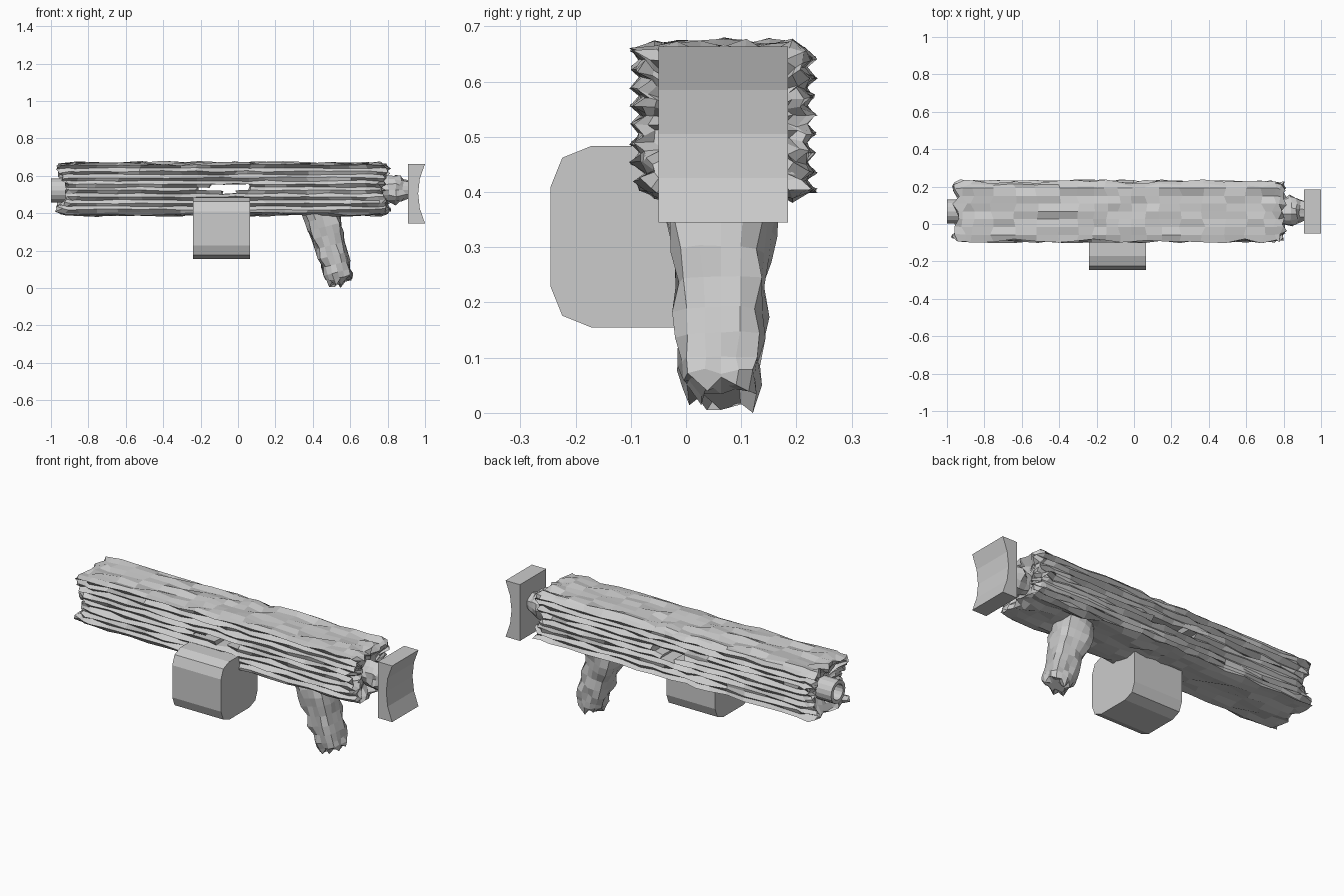
import bpy, bmesh, random
from math import cos, sin, pi
from mathutils import Vector

if "Cube" in bpy.data.objects:
    bpy.data.objects.remove(bpy.data.objects["Cube"])

random.seed(4)
CY = 0.0675          # centre plane of the gun
BZ = 0.53            # body mid height
rnd = random.uniform


def make_object(name, bm):
    bmesh.ops.recalc_face_normals(bm, faces=bm.faces)
    me = bpy.data.meshes.new(name)
    bm.to_mesh(me)
    bm.free()
    ob = bpy.data.objects.new(name, me)
    bpy.context.collection.objects.link(ob)
    return ob


def loft(name, rings, skip=(), tunnel=None, caps=True, closed=False):
    """Skin a list of point rings; skipped cells become openings joined by tunnel()."""
    bm = bmesh.new()
    vs = [[bm.verts.new(p) for p in r] for r in rings]
    n = len(rings[0])
    last = len(vs) if closed else len(vs) - 1
    for i in range(last):
        a, b = vs[i], vs[(i + 1) % len(vs)]
        for j in range(n):
            if (i, j) not in skip:
                k = (j + 1) % n
                bm.faces.new((a[j], a[k], b[k], b[j]))
    if tunnel:
        tunnel(bm, vs)
    if caps and not closed:
        bm.faces.new(vs[0])
        bm.faces.new(vs[-1])
    return make_object(name, bm)


def extrude(name, pts, a, b, axis):
    """Prism from a 2D profile, along x (pts = y,z) or y (pts = x,z)."""
    place = (lambda p, t: (t, p[0], p[1])) if axis == 'x' else (lambda p, t: (p[0], t, p[1]))
    return loft(name, [[place(p, t) for p in pts] for t in (a, b)])


# Rough body: many rows on the sides, few on top and bottom
NS, NT = 16, 7
outline = []
for k in range(NS):
    outline.append((-0.15, -0.128 + 0.256 * k / (NS - 1), -1, 0, k))
for k in range(NT):
    outline.append((-0.125 + 0.25 * k / (NT - 1), 0.136, 0, 1, k))
for k in range(NS):
    outline.append((0.15, 0.128 - 0.256 * k / (NS - 1), 1, 0, k))
for k in range(NT):
    outline.append((0.125 - 0.25 * k / (NT - 1), -0.136, 0, -1, k))


def body_ring(x, scale, end, spike):
    ring = []
    for y, z, ny, nz, k in outline:
        if ny:
            d = rnd(-0.012, 0.012) + (0.009 if k % 2 else -0.009)
        else:
            d = rnd(-0.012, 0.012)
        notch = 0.05 * max(0, 1 - abs(z) / 0.1) * abs(end)
        px = x + rnd(-spike, spike) - end * notch
        ring.append((px, CY + y * scale + ny * d * min(1, scale),
                     BZ + z * scale + nz * d + rnd(-0.004, 0.004)))
    return ring


stations = [(-0.90, 0.4, 0, 0.005), (-0.92, 0.65, 0, 0.015), (-0.955, 0.86, -1, 0.02),
            (-0.955, 0.96, -1, 0.025), (-0.91, 1, -0.5, 0.02), (-0.86, 1, 0, 0.015)]
mids = [-0.76, -0.64, -0.52, -0.4, -0.3, -0.22, -0.15, -0.08, -0.01, 0.06, 0.14, 0.25, 0.37, 0.49, 0.6]
stations += [(x, 1, 0, 0.012) for x in mids]
stations += [(0.69, 1, 0, 0.015), (0.75, 1, 0.3, 0.015), (0.79, 0.96, 0.8, 0.018),
             (0.80, 0.84, 1, 0.02), (0.78, 0.6, 0, 0.015), (0.77, 0.4, 0, 0.005)]

# Ragged opening through both sides of the body
first = 11
cells = [(first, 7), (first + 1, 7), (first + 1, 8), (first + 2, 6), (first + 2, 7),
         (first + 2, 8), (first + 3, 7), (first + 3, 8)]
mirror = lambda j: NS + NT + (NS - 1 - j)
skip = {(i, j) for i, j in cells} | {(i, mirror(j + 1)) for i, j in cells}


def body_tunnel(bm, vs):
    edges = {}
    for i, j in cells:
        c = [(i, j), (i + 1, j), (i + 1, j + 1), (i, j + 1)]
        for q in range(4):
            key = tuple(sorted((c[q], c[(q + 1) % 4])))
            edges[key] = edges.get(key, 0) + 1
    for (a, b), count in edges.items():
        if count == 1:
            bm.faces.new((vs[a[0]][a[1]], vs[b[0]][b[1]],
                          vs[b[0]][mirror(b[1])], vs[a[0]][mirror(a[1])]))


loft("rough_body", [body_ring(*s) for s in stations], skip, body_tunnel)


# Rough grip: tapered slanted column with a ragged foot
def grip_ring(t, scale, noise, drop=0):
    ring = []
    cx, cz = 0.44 + 0.108 * t, 0.42 - 0.385 * t
    hx, hy = 0.088 - 0.022 * t, 0.098 - 0.030 * t
    for k in range(16):
        a = 2 * pi * k / 16
        c, s = cos(a), sin(a)
        sq = (abs(c) ** 4 + abs(s) ** 4) ** -0.25
        r = sq * scale * (1 + rnd(-noise, noise))
        x, y = c * r * hx, s * r * hy
        z = cz + 0.26 * x + rnd(-drop, drop)
        ring.append((cx + x, CY - 0.004 + y, max(0.004, z)))
    return ring


grip = [grip_ring(t, 1, 0.14) for t in (0, 0.12, 0.24, 0.36, 0.5, 0.64, 0.76, 0.87)]
grip += [grip_ring(0.94, 1, 0.12, 0.01), grip_ring(1.0, 0.88, 0.12, 0.02), grip_ring(1.02, 0.5, 0.1, 0.015)]
grip[-2][4] = (grip[-2][4][0], grip[-2][4][1], 0.0)
loft("rough_grip", grip)


# Rough link between body and shoulder plate
def link_ring(x, r):
    return [(x + rnd(-0.01, 0.01), CY + cos(2 * pi * k / 14) * r * rnd(0.82, 1.18),
             0.525 + sin(2 * pi * k / 14) * r * rnd(0.82, 1.18)) for k in range(14)]


loft("rough_link", [link_ring(x, r) for x, r in
                    ((0.74, 0.06), (0.8, 0.07), (0.84, 0.077), (0.865, 0.07), (0.89, 0.055), (0.925, 0.045))])

# Shoulder plate with a concave rear
extrude("shoulder_plate", [(0.91, 0.345), (1.0, 0.345), (0.972, 0.425), (0.963, 0.505),
                           (0.972, 0.585), (1.0, 0.663), (0.91, 0.663)], -0.05, 0.185, 'y')

# Magazine: square section with two-step rounded corners
mag = []
for sy, sz in ((1, 1), (-1, 1), (-1, -1), (1, -1)):
    corner = [(0.164, 0.091), (0.143, 0.143), (0.091, 0.164)]
    if sy * sz < 0:
        corner.reverse()
    mag += [(-0.081 + sy * u, 0.319 + sz * v) for u, v in corner]
extrude("magazine", mag, -0.24, 0.065, 'x')

# Hollow barrel
barrel = []
for x, r in ((-1.0, 0.064), (-0.6, 0.064), (-0.6, 0.044), (-1.0, 0.044)):
    barrel.append([(x, CY + r * cos(2 * pi * k / 16), 0.522 + r * sin(2 * pi * k / 16)) for k in range(16)])
loft("barrel", barrel, closed=True)
